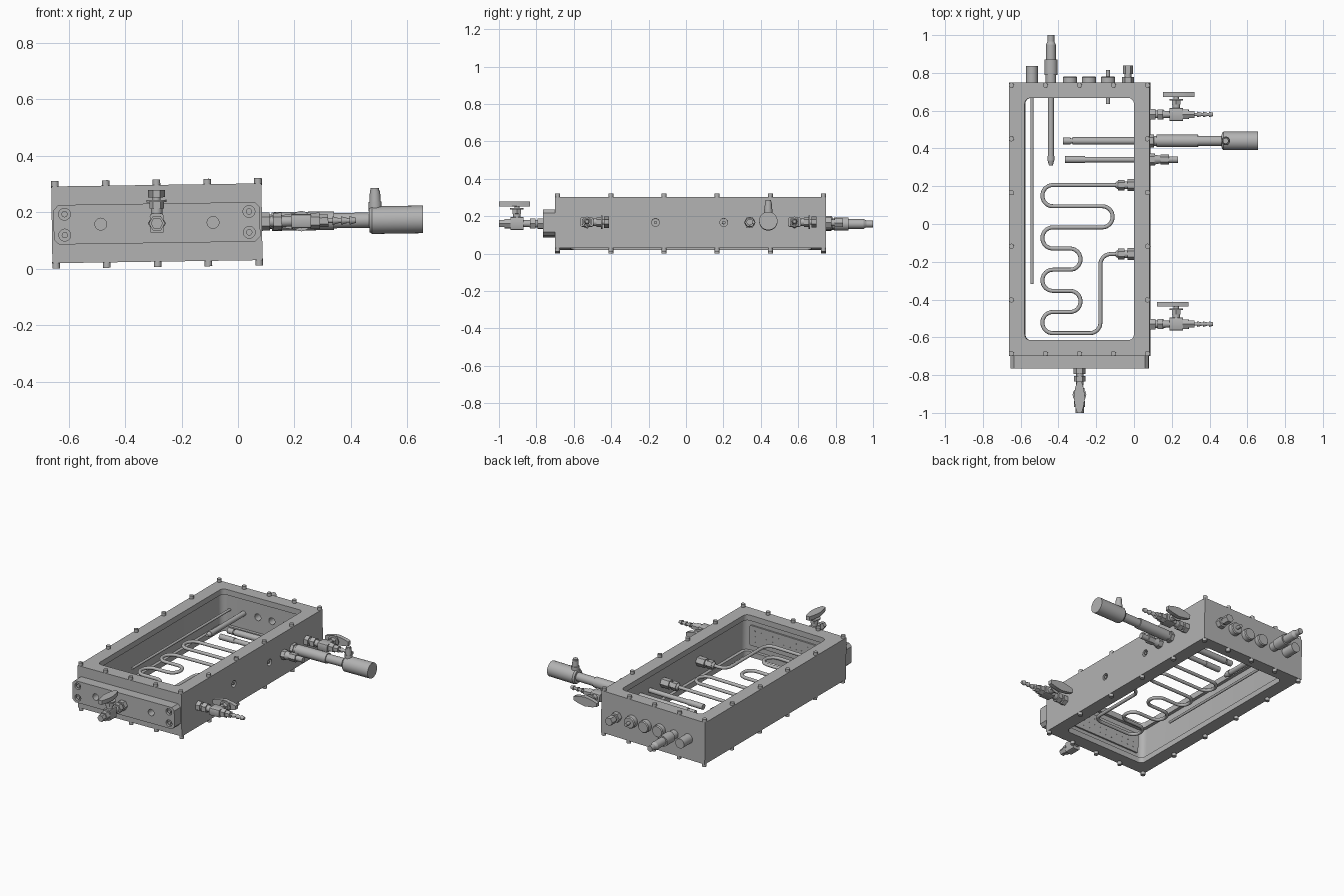
import bpy, bmesh
from math import cos, sin, pi
from mathutils import Matrix, Vector

if "Cube" in bpy.data.objects:
    bpy.data.objects.remove(bpy.data.objects["Cube"])

# One satin metal colour for everything
metal = bpy.data.materials.new("grey metal")
metal.use_nodes = True
metal.diffuse_color = (0.45, 0.45, 0.45, 1)
metal.node_tree.nodes["Principled BSDF"].inputs["Base Color"].default_value = (0.45, 0.45, 0.45, 1)

# The whole assembly leans slightly; local z = 0 is the mid plane of the box
MID_X, MID_Z = -0.2875, 0.161
LEAN = (Matrix.Translation((MID_X, 0, MID_Z)) @ Matrix.Rotation(-0.0148, 4, 'Y')
        @ Matrix.Translation((-MID_X, 0, 0)))
X, Y, Z = Vector((1, 0, 0)), Vector((0, 1, 0)), Vector((0, 0, 1))
made = []


def frame(origin, along, up):
    """Local z runs along the axis, local x points up."""
    m = Matrix((up, along.cross(up), along)).transposed().to_4x4()
    return Matrix.Translation(origin) @ m


def add(name, data):
    ob = bpy.data.objects.new(name, data)
    bpy.context.collection.objects.link(ob)
    data.materials.append(metal)
    ob.matrix_world = LEAN
    made.append(ob)
    return ob


def from_bmesh(name, bm):
    bmesh.ops.recalc_face_normals(bm, faces=bm.faces)
    me = bpy.data.meshes.new(name)
    bm.to_mesh(me)
    bm.free()
    return add(name, me)


def turned(name, origin, along, steps, up=Z):
    """Stack of cones: (start, end, radius, end radius, sides)."""
    bm = bmesh.new()
    base = frame(origin, along, up)
    for a, b, r1, r2, sides in steps:
        bmesh.ops.create_cone(bm, cap_ends=True, segments=sides, radius1=r1, radius2=r2,
                              depth=b - a, matrix=base @ Matrix.Translation((0, 0, (a + b) / 2)))
    return from_bmesh(name, bm)


def rod(a, b, r, sides=24):
    return (a, b, r, r, sides)


def rounded(w, h, r, segs):
    """Rectangle outline with rounded (or chamfered, segs = 1) corners."""
    pts = []
    for q, (sx, sy) in enumerate([(1, 1), (-1, 1), (-1, -1), (1, -1)]):
        for i in range(segs + 1):
            t = (q + i / segs) * pi / 2
            pts.append((sx * (w / 2 - r) + r * cos(t), sy * (h / 2 - r) + r * sin(t)))
    return pts


def slab(name, outline, depth, matrix):
    """Extrude an outline by depth along local z, starting at z = 0."""
    bm = bmesh.new()
    face = bm.faces.new([bm.verts.new((x, y, 0)) for x, y in outline])
    out = bmesh.ops.extrude_face_region(bm, geom=[face])
    bmesh.ops.translate(bm, vec=(0, 0, depth),
                        verts=[v for v in out["geom"] if isinstance(v, bmesh.types.BMVert)])
    bm.transform(matrix)
    return from_bmesh(name, bm)


def cut(body, cutters):
    """Subtract the cutters for good and remove them."""
    for c in cutters:
        mod = body.modifiers.new("cut", 'BOOLEAN')
        mod.operation, mod.solver, mod.object = 'DIFFERENCE', 'EXACT', c
    bpy.context.view_layer.update()
    body.data = bpy.data.meshes.new_from_object(body.evaluated_get(bpy.context.evaluated_depsgraph_get()))
    body.modifiers.clear()
    for c in cutters:
        made.remove(c)
        bpy.data.objects.remove(c)


# Box frame: open top and bottom, undercut behind the lips
LEFT, RIGHT, FRONT, BACK, HALF = -0.66, 0.085, -0.70, 0.748, 0.136
box = slab("box_frame", [(LEFT, FRONT), (RIGHT, FRONT), (RIGHT, BACK), (LEFT, BACK)],
           2 * HALF, Matrix.Translation((0, 0, -HALF)))
centre = Vector((MID_X, 0.026, 0))
opening = slab("opening", rounded(0.578, 1.282, 0.03, 6), 0.4, Matrix.Translation(centre - 0.2 * Z))
pocket = slab("pocket", rounded(0.618, 1.322, 0.04, 6), 0.2, Matrix.Translation(centre - 0.1 * Z))
ports_y = (0.202, -0.163)
cap_x = (-0.339, -0.238, -0.138)
ports = [turned("port", (RIGHT, y, 0), X, [rod(-0.03, 0.02, 0.021)]) for y in ports_y]
bores = [turned("bore", (x, BACK, 0), Y, [rod(-0.12, 0.02, 0.022)]) for x in cap_x]
cut(box, [opening, pocket] + ports + bores)
for y in ports_y:
    turned("port_pin", (RIGHT, y, 0), X, [rod(-0.04, -0.002, 0.009, 16)])

# Bolts above and below the rim
bolt_x = [-0.647 + 0.18 * i for i in range(5)]
bolt_y = [-0.686 + 0.2842 * i for i in range(6)]
spots = [(x, y) for x in bolt_x for y in bolt_y if x in (bolt_x[0], bolt_x[-1]) or y in (bolt_y[0], bolt_y[-1])]
for x, y in spots:
    for side in (1, -1):
        turned("rim_bolt", (x, y, side * HALF), side * Z,
               [rod(-0.005, 0.019, 0.0135, 16), rod(0.019, 0.0192, 0.007, 6)], X)

# Front cover plate with recessed screws and blind holes
PLATE = -0.765
plate = slab("front_plate", rounded(0.14, 0.732, 0.018, 1), 0.066,
             frame((MID_X, FRONT + 0.001, 0), -Y, Z))
screws = [(MID_X + sx * 0.327, sz * 0.037) for sx in (1, -1) for sz in (1, -1)]
holes = [turned("hole", (x, PLATE, z), -Y, [rod(-0.015, 0.02, 0.021)]) for x, z in screws]
holes += [turned("hole", (MID_X + s * 0.199, PLATE, 0), -Y, [rod(-0.05, 0.02, 0.021)]) for s in (1, -1)]
cut(plate, holes)
for x, z in screws:
    turned("plate_screw", (x, PLATE, z), -Y, [rod(-0.02, -0.003, 0.011, 16)])

# Perforated inlet plate inside the front wall
slab("inlet_plate", rounded(0.13, 0.54, 0.01, 2), 0.012, frame((MID_X, -0.637, 0), Y, Z))
for i in range(12):
    for z in (-0.035, 0, 0.035):
        turned("inlet_hole", (MID_X + (i - 5.5) * 0.042, -0.625, z), Y, [rod(-0.002, 0.002, 0.004, 8)])


# Shut-off valves with lever handles
def valve(origin, along, up, shift, barb):
    steps = [rod(-0.004, 0.028, 0.032, 6), rod(0.028, 0.04, 0.02), rod(0.04, 0.07, 0.031, 6),
             (0.07, 0.105, 0.02, 0.018, 24), rod(0.172, 0.205, 0.029, 6), rod(0.205, 0.235, 0.022, 6)]
    if barb:
        steps += [rod(0.235, 0.333, 0.008, 16)]
        steps += [(a, a + 0.022, 0.015, 0.009, 16) for a in (0.25, 0.28, 0.311)]
    turned("valve_fittings", origin, along, steps, up)
    body = Vector(origin) + along * 0.139
    slab("valve_body", rounded(0.07, 0.05, 0.01, 2), 0.07, frame(body - along * 0.035, along, up))
    turned("valve_stem", body, up, [rod(0.03, 0.052, 0.02), rod(0.052, 0.075, 0.026, 6),
                                    rod(0.075, 0.083, 0.036), rod(0.083, 0.1, 0.014)], along)
    lever = [(-0.083, 0.012), (-0.05, 0.022), (0, 0.03), (0.05, 0.022), (0.083, 0.012)]
    lever += [(x, -y) for x, y in reversed(lever)]
    slab("valve_handle", lever, 0.026, frame(body + up * 0.092 + along * shift, up, along))


valve((MID_X, PLATE, 0), -Y, Z, 0.013, False)
valve((RIGHT, 0.58, 0), X, Y, 0.013, True)
valve((RIGHT, -0.53, 0), X, Y, -0.018, True)

# Large probe with a housing and cable outlet on the left wall
turned("large_probe", (0, 0.44, 0), X, [
    rod(0.08, 0.105, 0.035, 6), rod(0.1, 0.122, 0.026), rod(0.12, 0.34, 0.033), rod(0.34, 0.47, 0.027),
    (0.465, 0.475, 0.042, 0.049, 32), rod(0.475, 0.656, 0.049, 32)])
turned("probe_outlet", (0.487, 0.44, 0), Z, [rod(0.03, 0.065, 0.023), (0.065, 0.105, 0.02, 0.018, 24),
                                             rod(0.105, 0.113, 0.015)], X)
turned("large_probe_tip", (0, 0.44, 0), X, [rod(-0.376, -0.335, 0.018, 16), rod(-0.335, -0.32, 0.013, 16),
                                            rod(-0.325, 0.05, 0.02, 16)])

# Slim probe beside it
turned("slim_probe", (0, 0.341, 0), X, [
    rod(-0.365, -0.26, 0.018), rod(-0.26, 0.09, 0.015), rod(0.08, 0.11, 0.031, 6),
    (0.11, 0.14, 0.026, 0.02, 24), rod(0.14, 0.185, 0.027, 6), rod(0.185, 0.232, 0.017)])

# Back wall: long sensor, thin rod, caps, pin and tube fitting
turned("back_sensor", (-0.44, 0, 0), Y, [
    (0.31, 0.335, 0.01, 0.017, 24), rod(0.335, 0.36, 0.019), rod(0.36, 0.75, 0.016), rod(0.74, 0.79, 0.028),
    rod(0.79, 0.87, 0.035), rod(0.87, 0.95, 0.026), (0.95, 0.965, 0.026, 0.018, 24), rod(0.965, 1.0, 0.018)])
turned("thin_rod", (-0.54, 0, 0), Y, [rod(-0.317, 0.75, 0.008, 16), rod(0.74, 0.836, 0.031)])
for x in cap_x:
    turned("back_cap", (x, BACK, 0), Y, [rod(-0.004, 0.028, 0.038, 32), (0.028, 0.034, 0.038, 0.033, 32)])
turned("back_pin", (cap_x[-1], 0, 0), Y, [rod(0.635, 0.815, 0.011, 16)])
turned("back_fitting", (-0.032, BACK, 0), Y, [rod(-0.004, 0.03, 0.032, 6), rod(0.03, 0.045, 0.018),
                                              rod(0.045, 0.092, 0.027, 6)])

# Serpentine tube with filleted bends
corners, y = [Vector((0.03, 0.206, 0))], 0.206
for turn in (-0.113, -0.283, -0.283, -0.178):
    corners += [Vector((-0.485, y, 0)), Vector((-0.485, y - 0.112, 0)),
                Vector((turn, y - 0.112, 0)), Vector((turn, y - 0.224, 0))]
    y -= 0.224
corners[-1].y = -0.159
corners.append(Vector((0.03, -0.159, 0)))
path = [corners[0]]
for before, p, after in zip(corners, corners[1:], corners[2:]):
    a, b = (before - p).normalized() * 0.0555, (after - p).normalized() * 0.0555
    path += [p + a * (1 - sin(t)) + b * (1 - cos(t)) for t in (i * pi / 16 for i in range(9))]
path.append(corners[-1])
curve = bpy.data.curves.new("serpentine_tube", 'CURVE')
curve.dimensions = '3D'
curve.bevel_depth, curve.bevel_resolution, curve.use_fill_caps = 0.0105, 3, True
spline = curve.splines.new('POLY')
spline.points.add(len(path) - 1)
for point, co in zip(spline.points, path):
    point.co = (*co, 1)
add("serpentine_tube", curve)
for y in (0.206, -0.159):
    turned("tube_fitting", (0.03, y, 0), -X, [rod(0, 0.065, 0.031, 6), rod(0.065, 0.08, 0.02),
                                              rod(0.08, 0.115, 0.028, 6), (0.115, 0.127, 0.022, 0.014, 24)])

# Smooth round surfaces, keep hard edges
bpy.ops.object.select_all(action='DESELECT')
for ob in made:
    if ob.type == 'MESH':
        ob.select_set(True)
        bpy.context.view_layer.objects.active = ob
bpy.ops.object.shade_smooth_by_angle()
